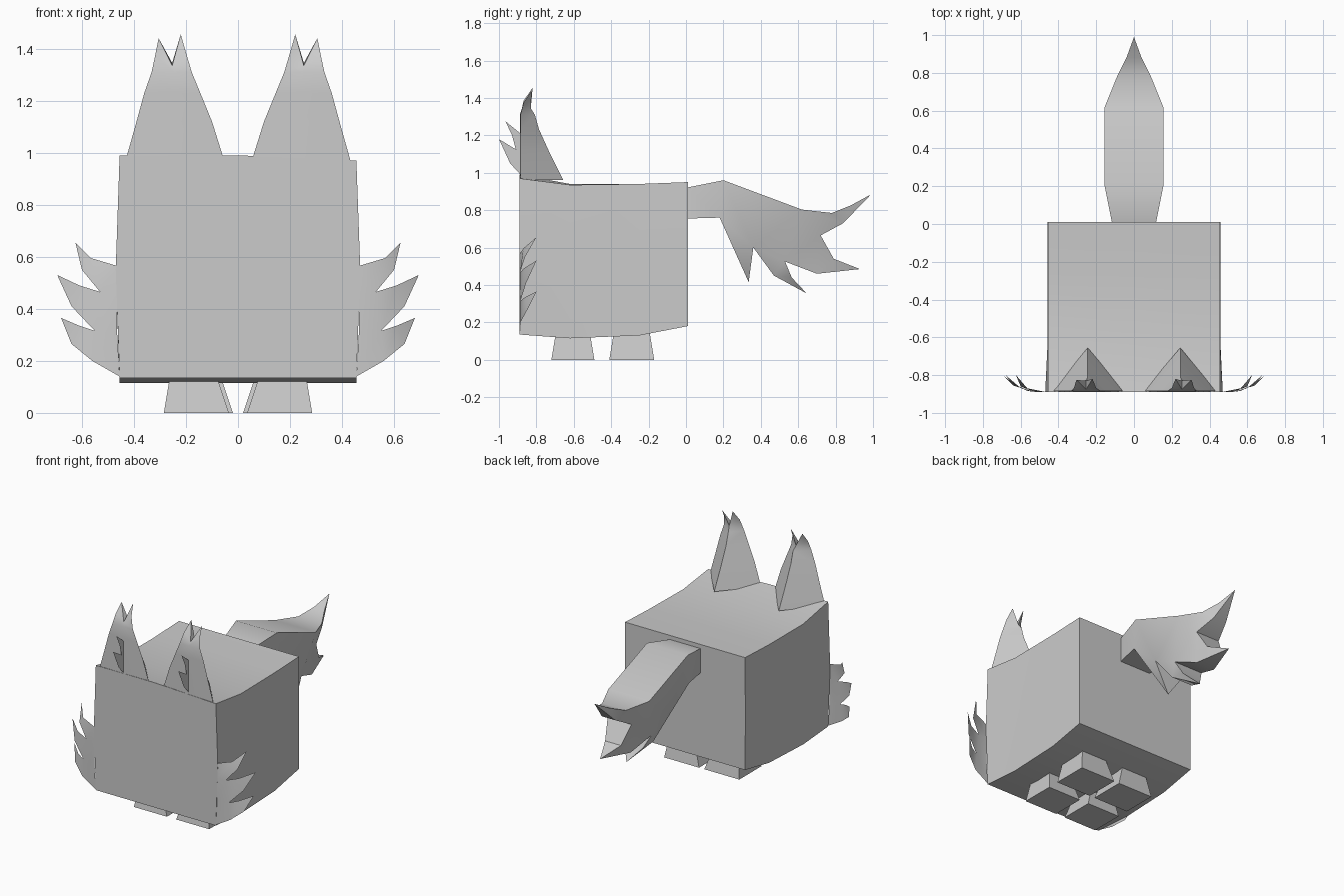
import bpy, bmesh, math

cube = bpy.data.objects.get("Cube")
if cube:
    bpy.data.objects.remove(cube, do_unlink=True)

fur = bpy.data.materials.new("plain_grey")
fur.use_nodes = True
fur.diffuse_color = (0.6, 0.6, 0.6, 1)
fur.node_tree.nodes["Principled BSDF"].inputs["Base Color"].default_value = (0.6, 0.6, 0.6, 1)


def build(name, verts, faces, smooth=0, closed=True):
    """Make an object from points and faces, welding shared points."""
    bm = bmesh.new()
    vs = [bm.verts.new(v) for v in verts]
    for f in faces:
        bm.faces.new([vs[i] for i in f])
    bmesh.ops.remove_doubles(bm, verts=bm.verts, dist=0.0005)
    bmesh.ops.triangulate(bm, faces=[f for f in bm.faces if len(f.verts) > 4])
    if closed:
        bmesh.ops.recalc_face_normals(bm, faces=bm.faces)
    me = bpy.data.meshes.new(name)
    bm.to_mesh(me)
    bm.free()
    me.materials.append(fur)
    ob = bpy.data.objects.new(name, me)
    bpy.context.collection.objects.link(ob)
    if smooth:
        bpy.ops.object.select_all(action='DESELECT')
        ob.select_set(True)
        bpy.context.view_layer.objects.active = ob
        bpy.ops.object.shade_smooth_by_angle(angle=math.radians(smooth))
    return ob


def loft(rings):
    """Points and faces of a closed tube through equal rings."""
    n = len(rings[0])
    verts = [p for r in rings for p in r]
    faces = [(k * n + i, k * n + (i + 1) % n, (k + 1) * n + (i + 1) % n, (k + 1) * n + i)
             for k in range(len(rings) - 1) for i in range(n)]
    last = (len(rings) - 1) * n
    return verts, faces + [tuple(range(n)), tuple(range(last, last + n))]


# Body: box lofted front to back, y / bottom / top right / top left
rings = []
for y, low, top_r, top_l in ((-.89, .135, .99, .97), (-.62, .115, .94, .935),
                             (-.25, .13, .94, .94), (.01, .18, .95, .95)):
    side = .47 if y < -.8 else .457
    rings.append([(-.455, y, low), (.455, y, low), (side, y, .55),
                  (.455, y, top_l), (0, y, top_r), (-.455, y, top_r), (-side, y, .55)])
build("body", *loft(rings), smooth=30)


# Legs: tapered blocks, wider at the ground
def leg(name, s, y0, y1, inner):
    def ring(z, d, e):
        xs = (s * (inner + e), s * (.285 - d))
        return [(xs[0], y0 + d, z), (xs[1], y0 + d, z), (xs[1], y1 - d, z), (xs[0], y1 - d, z)]
    build(name, *loft([ring(0, 0, 0), ring(.15, .025, .05)]))


for side, s in (("left", 1), ("right", -1)):
    leg("front_leg_" + side, s, -.72, -.49, .035)
    leg("back_leg_" + side, s, -.41, -.17, .02)

    # Ear: flat front, ridge at the back, ending in two curled tips
    levels = [(.96, .05, .435, -.655), (1.12, .10, .39, -.735),
              (1.23, .145, .36, -.785), (1.31, .178, .332, -.808)]
    rings = [[(s * a, -.885, z), (s * .245, -.888, z), (s * b, -.885, z), (s * .245, r, z)]
             for z, a, b, r in levels]
    verts, faces = loft(rings)
    faces.pop()
    base = len(verts) - 4
    verts += [(s * .253, -.875, 1.335), (s * .253, -.83, 1.345),
              (s * .2, -.868, 1.385), (s * .318, -.868, 1.375),
              (s * .22, -.82, 1.455), (s * .305, -.825, 1.44)]
    n = base + 4
    a, m, b, r = range(base, base + 4)
    faces += [(a, m, n, n + 2), (n + 2, n, n + 4), (n + 1, r, a), (n + 1, a, n + 2),
              (n + 1, n + 2, n + 4), (n, n + 1, n + 4),
              (m, b, n + 3, n), (n + 3, n + 5, n), (n + 1, b, r), (n + 1, n + 3, b),
              (n + 1, n + 5, n + 3), (n, n + 5, n + 1)]
    build("ear_" + side, verts, faces, smooth=40)

    # Thin tuft standing out of the front of the ear
    tuft = [(-.885, .99), (-.94, 1.05), (-1, 1.18), (-.91, 1.125),
            (-.93, 1.2), (-.965, 1.275), (-.885, 1.21)]
    build("ear_tuft_" + side, [(s * .247, y, z) for y, z in tuft],
          [tuple(range(len(tuft)))], closed=False)

    # Cheek fur: thin sheet with three spikes curling back
    cheek = [(.455, .14, -.89), (.56, .2, -.885), (.64, .265, -.85), (.68, .365, -.80),
             (.61, .335, -.86), (.55, .315, -.885), (.64, .41, -.855), (.695, .53, -.80),
             (.61, .49, -.865), (.53, .465, -.888), (.6, .55, -.86), (.625, .655, -.80),
             (.565, .595, -.87), (.465, .565, -.89), (.465, .465, -.89), (.465, .315, -.89)]
    faces = [(0, 1, 5, 15), (1, 2, 4, 5), (2, 3, 4), (15, 5, 9, 14), (5, 6, 8, 9),
             (6, 7, 8), (14, 9, 12, 13), (9, 10, 12), (10, 11, 12)]
    if s < 0:
        faces = [f[::-1] for f in faces]
    build("cheek_fur_" + side, [(s * x, y, z) for x, z, y in cheek], faces,
          smooth=40, closed=False)

# Tail: side outline (y, z, half width); spikes pinch to the middle
outline = [(0, .92, .115), (.2, .96, .155), (.62, .803, .155), (.78, .785, .09),
           (.88, .825, .04), (.99, .885, 0), (.84, .73, .05), (.72, .665, .09),
           (.79, .54, .06), (.93, .485, 0), (.7, .46, .07), (.53, .525, .11),
           (.565, .44, .07), (.645, .355, 0), (.47, .45, .08), (.36, .6, .125),
           (.335, .415, 0), (.18, .76, .15), (0, .755, .115)]
n = len(outline)
verts = [(s * w, y, z) for s in (-1, 1) for y, z, w in outline]
faces = [(i, (i + 1) % n, n + (i + 1) % n, n + i) for i in range(n)
         if outline[i][2] and outline[(i + 1) % n][2]]
for i, (y, z, w) in enumerate(outline):
    if not w:
        faces += [(i - 1, i, n + i - 1), (i, i + 1, n + i + 1)]
        verts[n + i] = verts[i]
# Side walls, cut into the main block and the spikes
walls = [(0, 1, 17, 18), (1, 2, 15, 17), (15, 16, 17), (2, 11, 15), (11, 12, 14, 15),
         (12, 13, 14), (2, 7, 11), (7, 8, 10, 11), (8, 9, 10), (2, 3, 6, 7),
         (3, 4, 6), (4, 5, 6)]
for off in (0, n):
    faces += [tuple(i + off for i in f) for f in walls]
build("tail", verts, faces, smooth=35)
